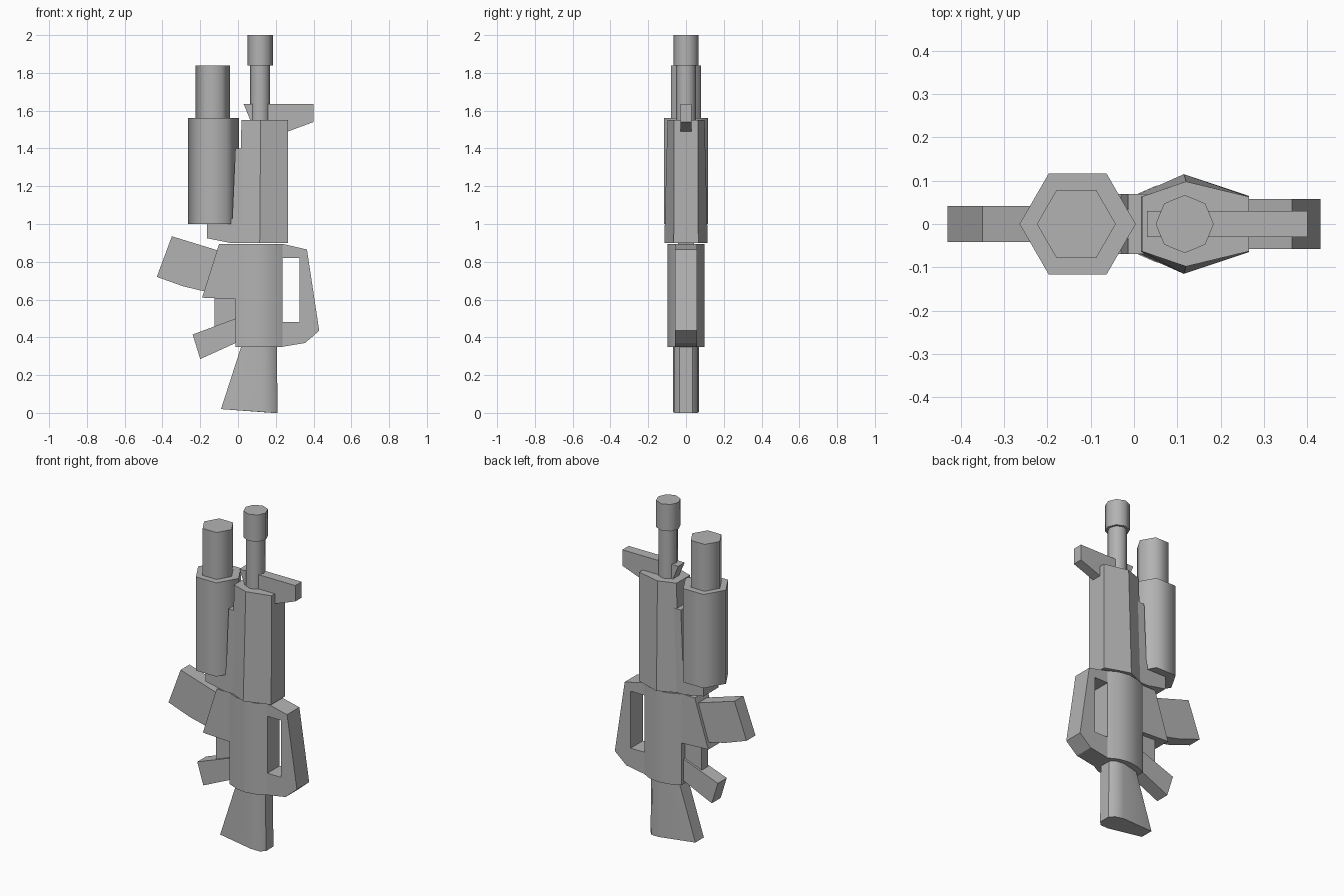
import bpy
import bmesh
from math import radians, cos, sin, tau

cube = bpy.data.objects.get("Cube")
if cube:
    bpy.data.objects.remove(cube, do_unlink=True)

grey = bpy.data.materials.new("grey metal")
grey.use_nodes = True
COLOUR = (0.45, 0.45, 0.45, 1)
grey.diffuse_color = COLOUR
grey.node_tree.nodes["Principled BSDF"].inputs["Base Color"].default_value = COLOUR


def finish(name, bm, smooth=None):
    """Turn a bmesh into a named object, optionally smoothed below an angle."""
    bmesh.ops.recalc_face_normals(bm, faces=bm.faces)
    mesh = bpy.data.meshes.new(name)
    bm.to_mesh(mesh)
    bm.free()
    mesh.materials.append(grey)
    obj = bpy.data.objects.new(name, mesh)
    bpy.context.collection.objects.link(obj)
    if smooth:
        bpy.ops.object.select_all(action="DESELECT")
        obj.select_set(True)
        bpy.context.view_layer.objects.active = obj
        bpy.ops.object.shade_smooth_by_angle(angle=radians(smooth))
    return obj


def plate(name, outline, half):
    """Side outline in x and z, given thickness along y."""
    bm = bmesh.new()
    face = bm.faces.new([bm.verts.new((x, -half, z)) for x, z in outline])
    out = bmesh.ops.extrude_face_region(bm, geom=[face])
    moved = [v for v in out["geom"] if isinstance(v, bmesh.types.BMVert)]
    bmesh.ops.translate(bm, verts=moved, vec=(0, 2 * half, 0))
    return finish(name, bm)


def loft(name, lower, upper, smooth=None):
    """Solid between two rings of points."""
    bm = bmesh.new()
    a = [bm.verts.new(p) for p in lower]
    b = [bm.verts.new(p) for p in upper]
    bm.faces.new(a)
    bm.faces.new(b)
    for i in range(len(a)):
        j = (i + 1) % len(a)
        bm.faces.new((a[i], a[j], b[j], b[i]))
    return finish(name, bm, smooth)


def mirrored(half):
    """Complete a half ring of x, y, z points across y = 0."""
    return half + [(x, -y, z) for x, y, z in reversed(half)]


def tube(name, x, radius, z0, z1, sides):
    def ring(z):
        return [(x + radius * cos(tau * i / sides), radius * sin(tau * i / sides), z)
                for i in range(sides)]
    return loft(name, ring(z0), ring(z1), 65)


# Barrels
tube("launcher_body", -0.13, 0.134, 1.0, 1.56, 6)
tube("launcher_barrel", -0.133, 0.091, 1.5, 1.84, 6)
tube("barrel", 0.117, 0.053, 1.5, 1.86, 8)
tube("muzzle", 0.117, 0.067, 1.84, 2.0, 8)

# Faceted handguard, slightly narrower at the top
loft("handguard",
     mirrored([(0.008, 0.067, 0.9), (0.115, 0.115, 0.9), (0.265, 0.065, 0.9)]),
     mirrored([(0.018, 0.063, 1.55), (0.12, 0.098, 1.55), (0.265, 0.063, 1.55)]))

plate("launcher_mount", [(-0.165, 1.03), (-0.165, 0.925), (-0.04, 0.9), (0.03, 0.9),
                         (0.03, 1.4), (-0.014, 1.4), (-0.03, 1.03)], 0.069)
plate("front_sight", [(0.03, 1.635), (0.4, 1.635), (0.4, 1.54), (0.265, 1.49),
                      (0.065, 1.52), (0.065, 1.55)], 0.03)

# Receiver with rounded sides
section = [(-0.013, 0.06), (0.05, 0.088), (0.115, 0.099), (0.18, 0.088), (0.235, 0.058)]
loft("receiver", mirrored([(x, y, 0.35) for x, y in section]),
     mirrored([(x, y, 0.895) for x, y in section]), 40)

# Carrying handle, open in the middle
plate("carry_handle", [(0.2, 0.895), (0.235, 0.895), (0.365, 0.865), (0.43, 0.435),
                       (0.355, 0.37), (0.235, 0.35), (0.2, 0.35), (0.2, 0.48),
                       (0.325, 0.48), (0.325, 0.82), (0.2, 0.82)], 0.058)

# Magazine, grip and trigger parts
plate("magazine_well", [(-0.1, 0.895), (0.03, 0.895), (0.03, 0.6), (-0.19, 0.61)], 0.06)
plate("magazine", [(-0.35, 0.935), (-0.09, 0.855), (-0.16, 0.65), (-0.185, 0.645),
                   (-0.29, 0.67), (-0.43, 0.72)], 0.042)
plate("trigger_guard", [(-0.125, 0.62), (0.02, 0.62), (0.02, 0.44), (-0.125, 0.44)], 0.03)
plate("grip", [(-0.24, 0.415), (0.01, 0.508), (0.01, 0.38), (-0.2, 0.285)], 0.042)

# Stock, flaring toward the butt
loft("stock",
     mirrored([(-0.09, 0.04, 0.02), (0.13, 0.068, 0.005), (0.185, 0.06, 0.0), (0.21, 0.035, 0.0)]),
     mirrored([(0.02, 0.04, 0.36), (0.13, 0.068, 0.36), (0.18, 0.06, 0.36), (0.205, 0.035, 0.36)]),
     40)
